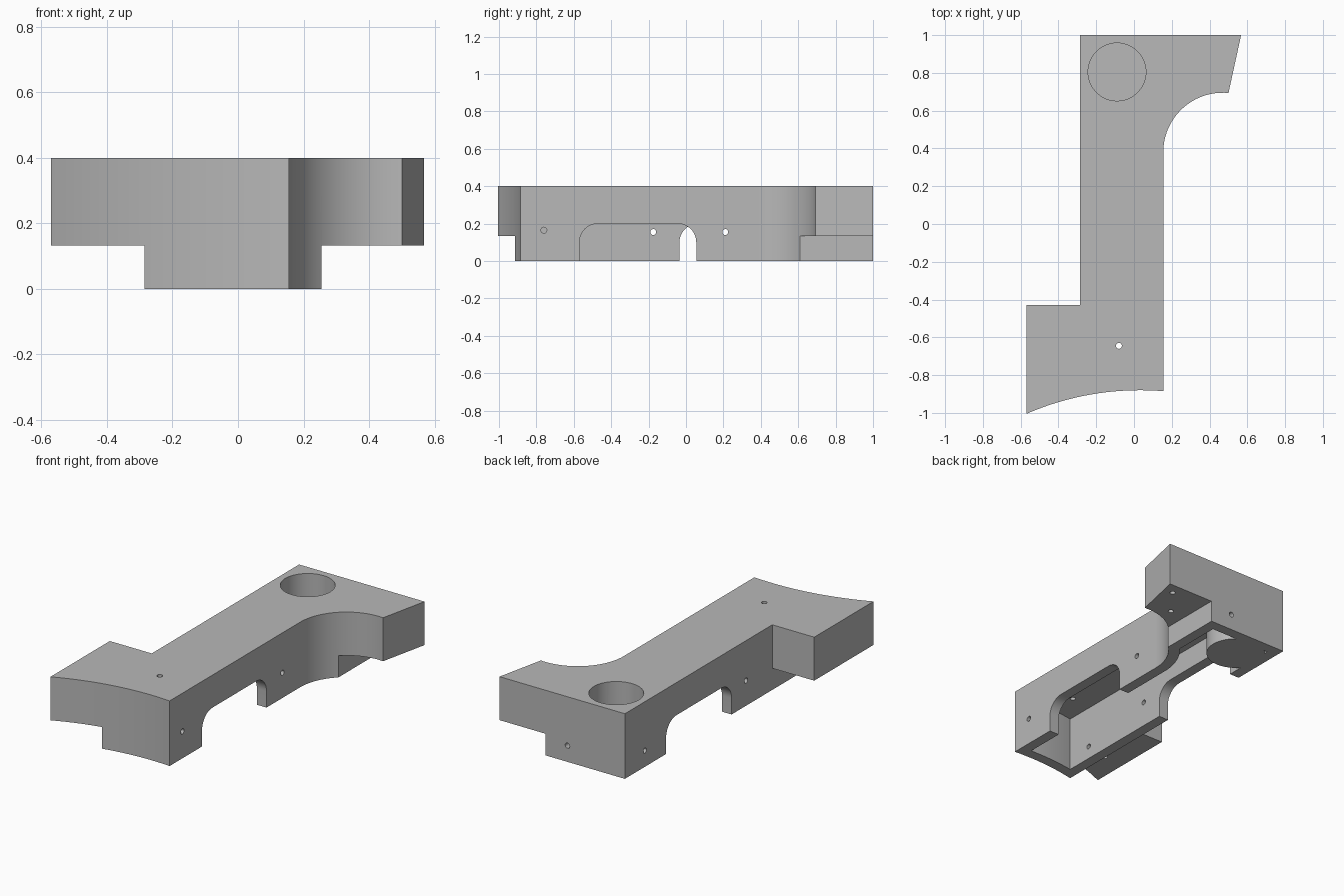
import bpy, bmesh, math
from mathutils import Matrix, Vector

cube = bpy.data.objects.get("Cube")
if cube:
    bpy.data.objects.remove(cube, do_unlink=True)

grey = bpy.data.materials.new("plain grey")
grey.use_nodes = True
grey.diffuse_color = (0.48, 0.48, 0.48, 1)
grey.node_tree.nodes["Principled BSDF"].inputs["Base Color"].default_value = grey.diffuse_color

HEIGHT, STEP, WALL = 0.4, 0.133, 0.065
LEFT, RIGHT = 0.155, -0.285          # sides of the main beam
NOTCH = (0.47, 0.38, 0.315)          # concave side notch: x, y, radius
FRONT = (0.032, -2.39, 1.51)         # concave front end
POCKET = (-0.09, 0.805)


def arc(cx, cy, r, start, end, n=24):
    angles = [start + (end - start) * i / n for i in range(n + 1)]
    return [(cx + r * math.cos(a), cy + r * math.sin(a)) for a in angles]


def front_arc(x0, x1, offset=0):
    cx, cy, r = FRONT
    r += offset
    return arc(cx, cy, r, math.acos((x0 - cx) / r), math.acos((x1 - cx) / r))


def finish(name, bm):
    bmesh.ops.recalc_face_normals(bm, faces=bm.faces)
    mesh = bpy.data.meshes.new(name)
    bm.to_mesh(mesh)
    bm.free()
    mesh.materials.append(grey)
    ob = bpy.data.objects.new(name, mesh)
    bpy.context.collection.objects.link(ob)
    return ob


def prism(name, points, lo, hi, axis="z"):
    """Extrude an outline along z (xy outline) or x (yz outline)."""
    place = (lambda p: (p[0], p[1], lo)) if axis == "z" else (lambda p: (lo, p[0], p[1]))
    bm = bmesh.new()
    face = bm.faces.new([bm.verts.new(place(p)) for p in points])
    new = bmesh.ops.extrude_face_region(bm, geom=[face])["geom"]
    shift = Vector((0, 0, hi - lo)) if axis == "z" else Vector((hi - lo, 0, 0))
    bmesh.ops.translate(bm, vec=shift, verts=[g for g in new if isinstance(g, bmesh.types.BMVert)])
    return finish(name, bm)


def box(name, x0, x1, y0, y1, z0, z1):
    return prism(name, [(x0, y0), (x1, y0), (x1, y1), (x0, y1)], z0, z1)


def rod(name, start, end, r, sides=16):
    a, b = Vector(start), Vector(end)
    turn = (b - a).to_track_quat("Z", "Y").to_matrix().to_4x4()
    bm = bmesh.new()
    bmesh.ops.create_cone(bm, cap_ends=True, segments=sides, radius1=r, radius2=r,
                          depth=(b - a).length, matrix=Matrix.Translation((a + b) / 2) @ turn)
    return finish(name, bm)


def cut(target, cutter):
    mod = target.modifiers.new("cut", "BOOLEAN")
    mod.operation, mod.solver, mod.object = "DIFFERENCE", "EXACT", cutter
    bpy.context.view_layer.objects.active = target
    bpy.ops.object.modifier_apply(modifier=mod.name)
    bpy.data.objects.remove(cutter, do_unlink=True)


def arch(name, y0, y1, x0, x1, top=0.2, r=0.1):
    pts = [(y0, -0.1)] + arc(y0 + r, top - r, r, math.pi, math.pi / 2, 12)
    pts += arc(y1 - r, top - r, r, math.pi / 2, 0, 12) + [(y1, -0.1)]
    return prism(name, pts, x0, x1, "x")


# Solid bracket from its plan outline
nx, ny, nr = NOTCH
outline = [(RIGHT, 1), (0.567, 1)]
outline += arc(nx, ny, nr, math.radians(84.5), math.pi)
outline += front_arc(LEFT, -0.57)
outline += [(-0.57, -0.43), (RIGHT, -0.43)]
body = prism("bracket_body", outline, 0, HEIGHT)

# Undercuts below the front wing and the rear overhang
cut(body, box("wing_undercut", -0.8, RIGHT, -1.2, -0.43, -0.1, STEP))
cut(body, box("overhang_undercut", 0.255, 0.8, 0.5, 1.2, -0.1, STEP))

# Hollow underside, leaving a round post for the top pocket
inner_r = nr + WALL
inner_x = 0.255 - WALL
cavity = [(RIGHT + WALL, 1 - WALL), (inner_x, 1 - WALL)]
cavity += arc(nx, ny, inner_r, math.acos((inner_x - nx) / inner_r), math.pi)
cavity += front_arc(LEFT - WALL, RIGHT + WALL, WALL)
hollow = prism("hollow", cavity, -0.1, HEIGHT - WALL)
cut(hollow, rod("pocket_post", (*POCKET, -0.3), (*POCKET, 0.6), 0.168, 64))
cut(body, hollow)
cut(body, rod("top_pocket", (*POCKET, 0.06), (*POCKET, 0.6), 0.153, 64))

# Arched openings in the side walls
cut(body, arch("left_arch", -0.57, 0.055, 0.03, 0.3))
cut(body, arch("right_arch", -0.035, 0.6, -0.4, -0.15))

# Small screw holes: start and end of each drill
drills = [((-0.08, -0.645, 0.25), (-0.08, -0.645, 0.5)),
          ((0.105, 0.9, 0.1), (0.105, 1.1, 0.1)),
          ((-0.43, -0.776, 0.05), (-0.43, -0.776, 0.25)),
          ((0.49, 0.93, 0.05), (0.49, 0.93, 0.25)),
          ((0.36, 0.76, 0.05), (0.36, 0.76, 0.25))]
drills += [((0.05, y, z), (0.25, y, z)) for y, z in ((-0.76, 0.165), (0.21, 0.155))]
drills += [((-0.4, y, z), (x, y, z)) for x, y, z in
           ((-0.18, -0.175, 0.155), (-0.18, -0.67, 0.08), (-0.23, 0.806, 0.1))]
for start, end in drills:
    cut(body, rod("screw_hole", start, end, 0.016))

# Smooth the curved walls, keep the edges crisp
bpy.ops.object.select_all(action="DESELECT")
body.select_set(True)
bpy.context.view_layer.objects.active = body
bpy.ops.object.shade_smooth_by_angle(angle=math.radians(30))
